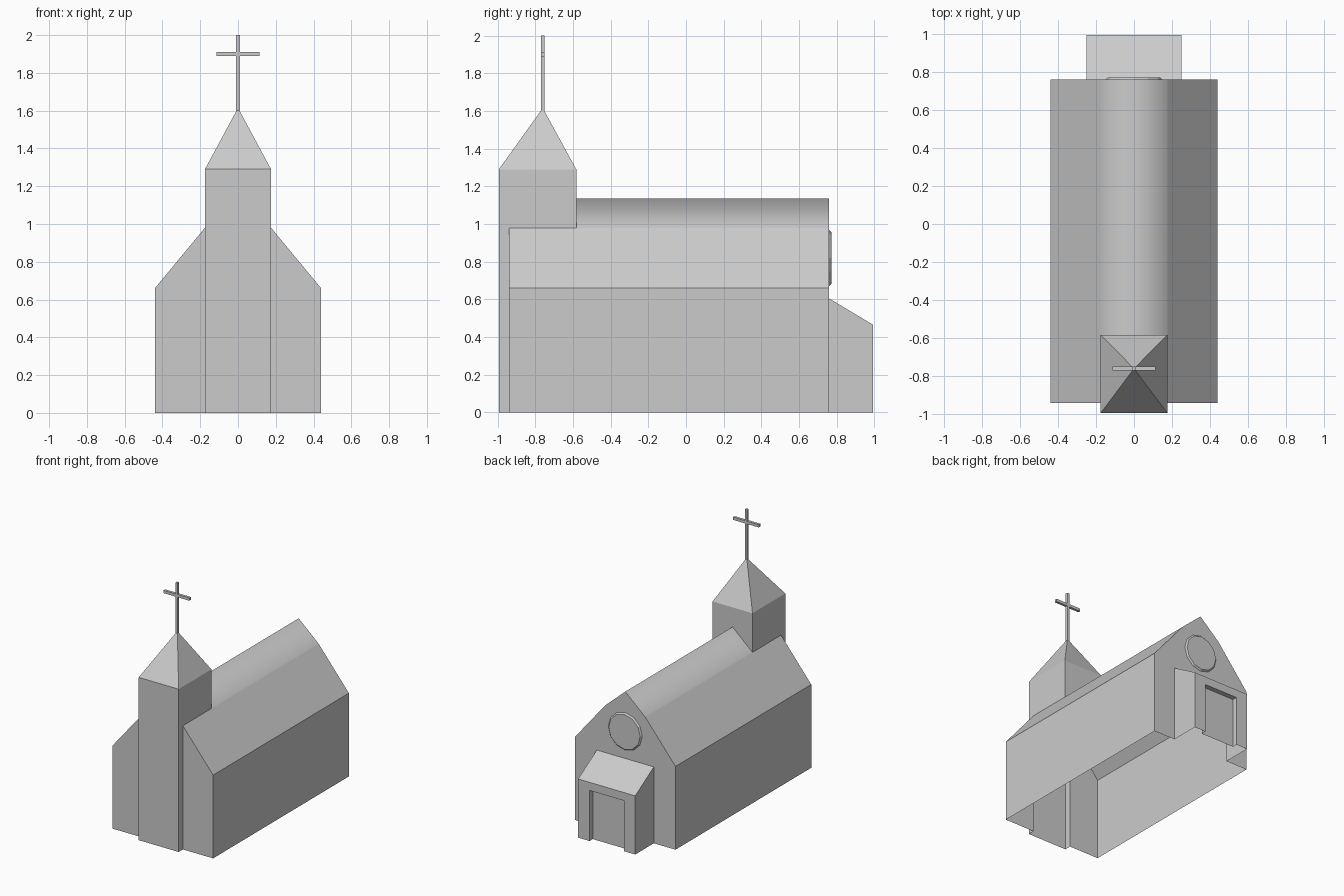
import bpy, bmesh, math
from mathutils import Vector, Matrix

if "Cube" in bpy.data.objects:
    bpy.data.objects.remove(bpy.data.objects["Cube"])

# Main dimensions: wall half width, tower half width, ends in y
W, T, PW = 0.44, 0.175, 0.25
NF, NB = -0.94, 0.76          # nave front / back
TF, TB = -0.993, -0.582       # tower front / back
PB = 0.993                    # porch back
EAVE, KINK, RIDGE, TOP = 0.66, 0.98, 1.135, 1.29


def half_shell(name, faces, inside, sign=1, smooth=()):
    """Open shell from its right half, mirrored over x; normals face away from 'inside'."""
    bm = bmesh.new()
    for i, pts in enumerate(faces):
        f = bm.faces.new([bm.verts.new(p) for p in pts])
        f.normal_update()
        if f.normal.dot(f.calc_center_median() - Vector(inside)) * sign < 0:
            f.normal_flip()
        f.smooth = i in smooth
    bmesh.ops.remove_doubles(bm, verts=bm.verts[:], dist=1e-5)
    me = bpy.data.meshes.new(name)
    bm.to_mesh(me)
    bm.free()
    ob = bpy.data.objects.new(name, me)
    bpy.context.collection.objects.link(ob)
    ob.modifiers.new("mirror", 'MIRROR').use_axis[0] = True
    return ob


def box(name, loc, size):
    bpy.ops.mesh.primitive_cube_add(size=1, location=loc)
    ob = bpy.context.object
    ob.name = name
    ob.data.transform(Matrix.Diagonal((*size, 1)))
    return ob


# Nave: walls, two-pitch roof, gable open behind the porch
half_shell("nave", [
    [(W, NF, 0), (W, NB, 0), (W, NB, EAVE), (W, NF, EAVE)],
    [(W, NF, EAVE), (W, NB, EAVE), (T, NB, KINK), (T, TB, KINK), (T, NF, KINK)],
    [(T, TB, KINK), (T, NB, KINK), (0, NB, RIDGE), (0, TB, RIDGE)],
    [(T, NF, 0), (W, NF, 0), (W, NF, EAVE), (T, NF, KINK)],
    [(PW, NB, 0), (W, NB, 0), (W, NB, EAVE), (T, NB, KINK), (0, NB, RIDGE),
     (0, NB, 0.605), (PW, NB, 0.605)],
], (0, 0, 0.4), smooth={2})

# Tower: front to the ground, sides and back only above the roof
half_shell("tower", [
    [(0, TF, 0), (T, TF, 0), (T, TF, TOP), (0, TF, TOP)],
    [(T, TF, 0), (T, NF, 0), (T, NF, KINK), (T, TB, KINK), (T, TB, TOP), (T, TF, TOP)],
    [(0, TB, RIDGE), (T, TB, KINK), (T, TB, TOP), (0, TB, TOP)],
], (0, -0.8, 0.9))

# Spire: four-sided, tip slightly behind the middle
tip = (0, -0.76, 1.615)
half_shell("spire", [
    [(0, TF, TOP), (T, TF, TOP), tip],
    [(T, TF, TOP), (T, TB, TOP), tip],
    [(T, TB, TOP), (0, TB, TOP), tip],
], (0, -0.78, 1.35))

# Cross
box("cross_post", (0, -0.76, 1.80), (0.02, 0.02, 0.40))
box("cross_arm", (0, -0.76, 1.90), (0.226, 0.02, 0.022))

# Porch: lean-to with a doorway
D, DH, DY = 0.15, 0.40, PB - 0.04
half_shell("porch", [
    [(PW, NB, 0), (PW, PB, 0), (PW, PB, 0.465), (PW, NB, 0.605)],
    [(0, NB, 0.605), (PW, NB, 0.605), (PW, PB, 0.465), (0, PB, 0.465)],
    [(D, PB, 0), (PW, PB, 0), (PW, PB, 0.465), (0, PB, 0.465), (0, PB, DH), (D, PB, DH)],
], (0, 0.85, 0.2))

# Recessed door with jambs and lintel
half_shell("door", [
    [(D, DY, 0), (D, PB, 0), (D, PB, DH), (D, DY, DH)],
    [(0, DY, DH), (D, DY, DH), (D, PB, DH), (0, PB, DH)],
    [(0, DY, 0), (D, DY, 0), (D, DY, DH), (0, DY, DH)],
], (0, PB - 0.01, 0.2), sign=-1)

# Round window: shallow bevelled disc on the back gable
bpy.ops.mesh.primitive_cone_add(vertices=12, radius1=0.15, radius2=0.138, depth=0.012,
                                location=(0, NB + 0.005, 0.82),
                                rotation=(-math.pi / 2, 0, 0))
bpy.context.object.name = "round_window"
